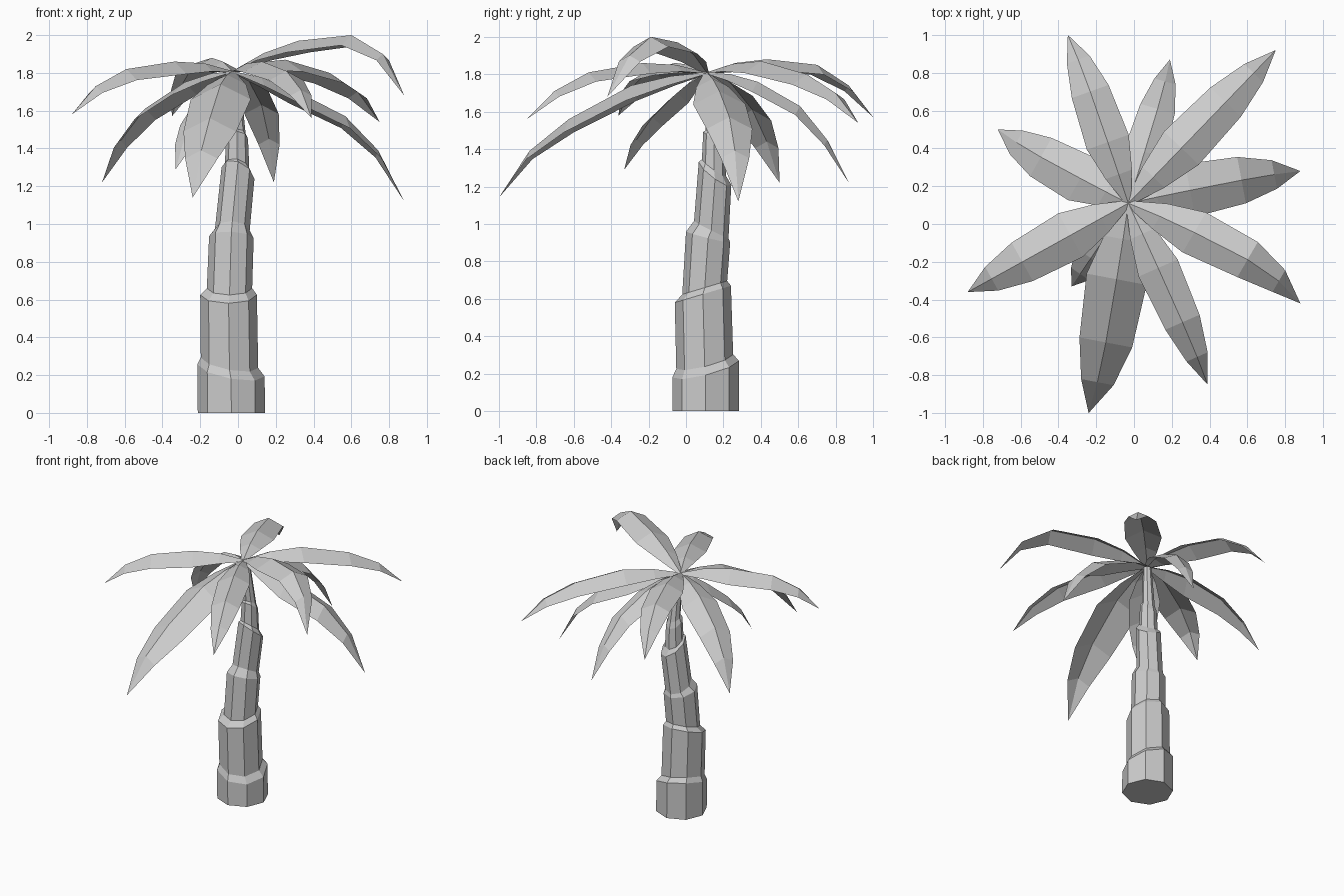
import bpy, bmesh, math
from mathutils import Vector

cube = bpy.data.objects.get("Cube")
if cube:
    bpy.data.objects.remove(cube, do_unlink=True)

SHADE = (0.6, 0.6, 0.6, 1.0)
grey = bpy.data.materials.new("light grey")
grey.use_nodes = True
grey.diffuse_color = SHADE
grey.node_tree.nodes["Principled BSDF"].inputs["Base Color"].default_value = SHADE


def finish(bm, name):
    """Turn a bmesh into a flat-shaded grey object."""
    mesh = bpy.data.meshes.new(name)
    bm.to_mesh(mesh)
    bm.free()
    mesh.materials.append(grey)
    obj = bpy.data.objects.new(name, mesh)
    bpy.context.collection.objects.link(obj)
    return obj


# Trunk: tilted octagonal rings (x, y, z, radius, slope along x, slope along y)
SIDES = 8
RINGS = [
    (-.035, .105, 0, .178, 0, 0),
    (-.037, .105, .225, .178, -.18, .25),
    (-.045, .10, .265, .152, -.18, .25),
    (-.05, .09, .625, .15, 0, .3),
    (-.045, .10, .66, .12, 0, .3),
    (-.035, .118, .93, .118, -.05, -.25),
    (-.03, .135, .97, .092, -.05, -.5),
    (.0, .155, 1.27, .087, -.35, -.7),
    (-.005, .15, 1.3, .065, -.2, -.7),
    (-.005, .15, 1.45, .058, 0, -.7),
    (-.005, .15, 1.48, .045, 0, -.5),
    (-.02, .12, 1.79, .03, 0, 0),
]


def build_trunk():
    bm = bmesh.new()
    loops = []
    for x, y, z, r, sx, sy in RINGS:
        loop = []
        for i in range(SIDES):
            a = math.tau * i / SIDES
            dx, dy = r * math.cos(a), r * math.sin(a)
            loop.append(bm.verts.new((x + dx, y + dy, z + sx * dx + sy * dy)))
        loops.append(loop)
    for low, high in zip(loops, loops[1:]):
        for i in range(SIDES):
            j = (i + 1) % SIDES
            bm.faces.new((low[i], low[j], high[j], high[i]))
    bm.faces.new(loops[0][::-1])
    bm.faces.new(loops[-1])
    finish(bm, "trunk")


# Fronds: tip x, tip y, half width, sideways bow, ridge heights up to the tip
CROWN = Vector((-.03, .11, 1.81))
STATIONS = (0, .17, .36, .66, .85)
WIDTHS = (.12, .62, .98, .86, .53)
BOWS = (0, .4, .7, 1, .75)
FRONDS = {
    "back_frond": (-.35, 1.0, .12, -.01, (1.88, 1.85, 1.74, 1.57)),
    "back_low_frond": (.19, .87, .11, -.01, (1.76, 1.63, 1.45, 1.22)),
    "back_left_frond": (.75, .92, .13, 0, (1.87, 1.80, 1.70, 1.54)),
    "left_low_frond": (.88, .28, .145, .01, (1.71, 1.57, 1.39, 1.12)),
    "left_high_frond": (.88, -.42, .125, .06, (1.97, 2.0, 1.90, 1.68)),
    "front_left_frond": (.39, -.85, .115, .01, (1.86, 1.81, 1.71, 1.56)),
    "front_low_frond": (-.24, -1.0, .165, .02, (1.74, 1.56, 1.39, 1.14)),
    "right_frond": (-.88, -.36, .135, 0, (1.86, 1.82, 1.73, 1.58)),
    "back_right_frond": (-.72, .5, .135, .015, (1.75, 1.61, 1.44, 1.22)),
    "small_front_frond": (-.33, -.33, .11, 0, (1.70, 1.57, 1.45, 1.29)),
}


def build_frond(name, tip_x, tip_y, width, bow, heights):
    """Folded leaf: a raised ridge with a sloping half on each side."""
    bm = bmesh.new()
    tip = Vector((tip_x, tip_y, heights[-1]))
    run = Vector((tip.x - CROWN.x, tip.y - CROWN.y, 0))
    side = Vector((-run.y, run.x, 0)).normalized()
    shoulder = (CROWN.z + heights[0]) / 2 + .015
    levels = (CROWN.z, shoulder) + heights
    rows = []
    for t, z, w, b in zip(STATIONS, levels, WIDTHS, BOWS):
        ridge = CROWN + run * t + side * bow * b
        ridge.z = z
        spread, drop = side * width * w, Vector((0, 0, .5 * width * w))
        rows.append([bm.verts.new(p) for p in
                     (ridge + spread - drop, ridge, ridge - spread - drop)])
    for near, far in zip(rows, rows[1:]):
        for i in range(2):
            bm.faces.new((near[i], near[i + 1], far[i + 1], far[i]))
    end = bm.verts.new(tip)
    for i in range(2):
        bm.faces.new((rows[-1][i], rows[-1][i + 1], end))
    finish(bm, name)


build_trunk()
for frond_name, spec in FRONDS.items():
    build_frond(frond_name, *spec)
